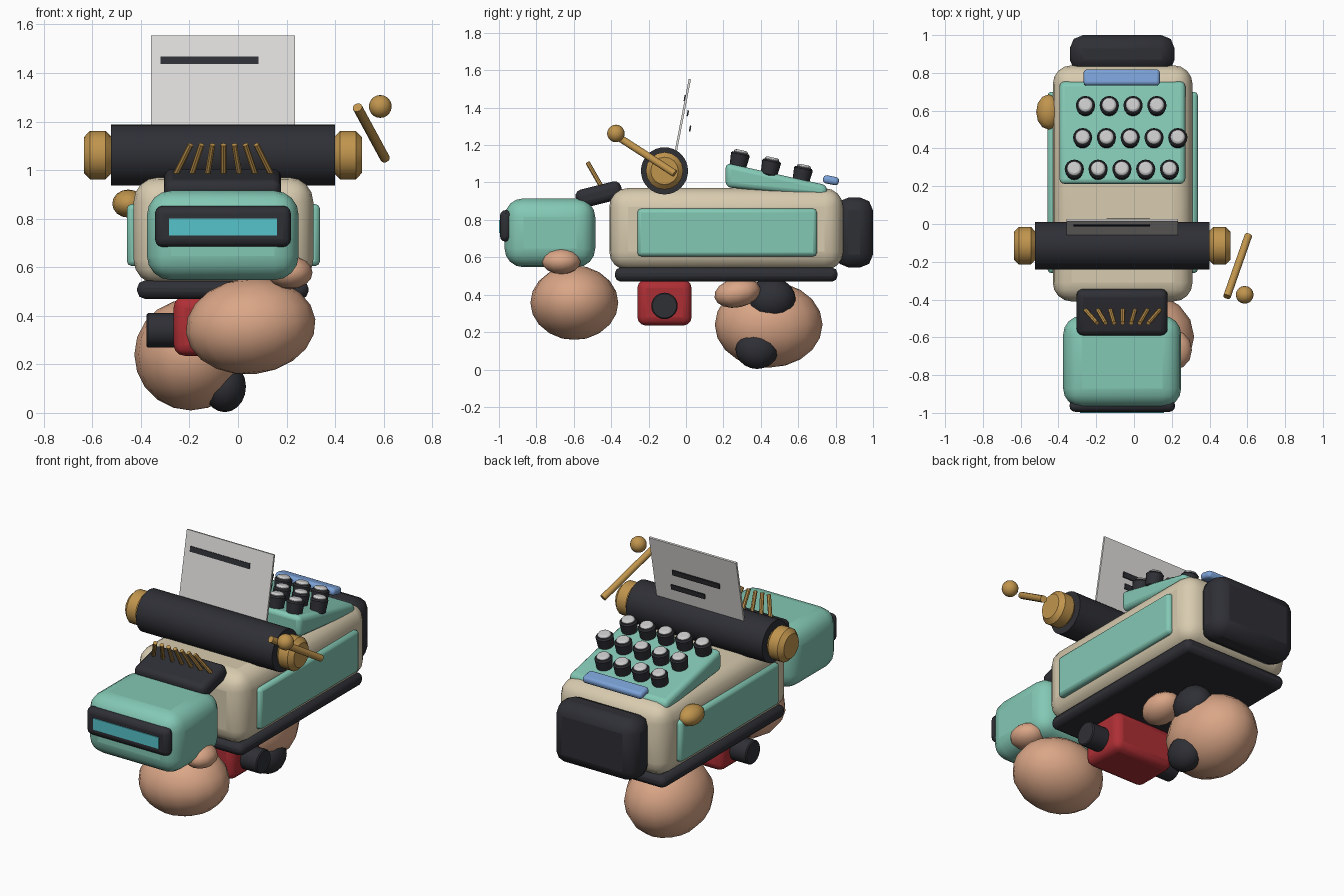
import bpy, math
from mathutils import Vector

if "Cube" in bpy.data.objects:
    bpy.data.objects.remove(bpy.data.objects["Cube"])


def mat(name, r, g, b):
    m = bpy.data.materials.new(name)
    m.diffuse_color = (r, g, b, 1)
    m.use_nodes = True
    m.node_tree.nodes["Principled BSDF"].inputs["Base Color"].default_value = m.diffuse_color
    return m


TEAL = mat("mint teal", .23, .58, .46)
BEIGE = mat("cream", .69, .60, .43)
DARK = mat("charcoal", .028, .029, .036)
PAPER = mat("paper white", .74, .73, .71)
SILVER = mat("silver", .60, .60, .60)
GOLD = mat("brass", .53, .30, .075)
CYAN = mat("screen cyan", .09, .55, .60)
BLUE = mat("soft blue", .20, .36, .68)
RED = mat("red", .42, .028, .035)
SKIN = mat("skin", .70, .38, .24)
CX = -0.06  # centre line of the machine


def finish(name, m, bevel=0, seg=3, angle=35):
    o = bpy.context.object
    o.name = name
    o.data.materials.append(m)
    bpy.ops.object.transform_apply(location=False, rotation=False, scale=True)
    if bevel:
        b = o.modifiers.new("bevel", 'BEVEL')
        b.width, b.segments, b.limit_method = bevel, seg, 'ANGLE'
    bpy.ops.object.shade_smooth_by_angle(angle=math.radians(angle))
    return o


def box(name, m, x, y, z, bevel=0, seg=3, tilt=0):
    """Box from (min, max) ranges, tilted about x in degrees."""
    loc = [(a + b) / 2 for a, b in (x, y, z)]
    bpy.ops.mesh.primitive_cube_add(size=1, location=loc, rotation=(math.radians(tilt), 0, 0))
    bpy.context.object.scale = [b - a for a, b in (x, y, z)]
    return finish(name, m, bevel, seg)


def rod(name, m, a, b, r, bevel=0, sides=24, seg=1, r2=None):
    a, b = Vector(a), Vector(b)
    d = b - a
    bpy.ops.mesh.primitive_cone_add(vertices=sides, radius1=r, radius2=r2 or r, depth=d.length,
                                    location=(a + b) / 2, rotation=d.to_track_quat('Z', 'Y').to_euler())
    return finish(name, m, bevel, seg)


def ball(name, m, loc, radii, sides=16, rings=10, rot=(0, 0, 0)):
    bpy.ops.mesh.primitive_uv_sphere_add(segments=sides, ring_count=rings, radius=1, location=loc, rotation=rot)
    bpy.context.object.scale = radii
    return finish(name, m, angle=60)


# Main body, side panels, base and rear cap
box("body", BEIGE, (-.43, .31), (-.41, .84), (.53, .97), .1, 4)
for s, label in ((-1, "left"), (1, "right")):
    xs = sorted((CX + s * .34, CX + s * .398))
    box(label + "_side_panel", TEAL, xs, (-.26, .70), (.605, .86), .02, 2)
box("base_plate", DARK, (-.415, .29), (-.38, .81), (.47, .545), .03, 2)
box("rear_cap", DARK, (-.34, .215), (.80, 1.0), (.545, .92), .07, 2)

# Head with visor and screen
box("head", TEAL, (-.375, .25), (-.97, -.485), (.547, .915), .1, 4)
box("visor", DARK, (-.342, .218), (-.995, -.93), (.683, .853), .035, 3)
box("screen", CYAN, (-.285, .16), (-1.0, -.991), (.73, .80))

# Type basket and its fan of hammers
box("type_basket", DARK, (-.304, .178), (-.59, -.34), (.885, .985), .035, 3, 14)
for i in range(7):
    t = (i - 3) / 3
    rod(f"type_hammer_{i}", GOLD, (CX + t * .205, -.445, .965), (CX + t * .135, -.525, 1.105), .012, sides=8)

# Platen roller and end knobs
PY, PZ = -.115, 1.062
rod("platen", DARK, (-.524, PY, PZ), (.40, PY, PZ), .126, sides=32)
for a, b, label in ((-.635, -.52, "left"), (.395, .511, "right")):
    rod(label + "_platen_knob", GOLD, (a, PY, PZ), (b, PY, PZ), .1, .026, 16)

# Return lever
rod("return_lever", GOLD, (.606, -.06, 1.048), (.492, -.385, 1.258), .02, sides=12)
ball("lever_knob", GOLD, (.586, -.375, 1.262), (.047,) * 3)

# Paper sheet with typed lines
box("paper", PAPER, (-.358, .234), (-.029, -.017), (1.10, 1.557), 0, 1, -11)
for i, (w, y, z) in enumerate(((.405, -.006, 1.452), (.32, .010, 1.37), (.23, .022, 1.288))):
    box(f"typed_line_{i}", DARK, (.085 - w, .085), (y - .004, y + .004), (z - .016, z + .016), 0, 1, -11)

# Wedge-shaped keyboard deck
deck = box("keyboard_deck", TEAL, (-.395, .272), (.212, .755), (0, 1), .028, 3)
deck.location.z = 0
for v in deck.data.vertices:
    if v.co.y < 0:
        v.co.z = 1.105 if v.co.z > 0 else .975
    else:
        v.co.z = .985 if v.co.z > 0 else .92

# Keys: stem and domed cap, square to the deck
N = Vector((0, math.sin(math.radians(12)), math.cos(math.radians(12))))
for r, (x0, count, y, z) in enumerate(((-.316, 5, .275, 1.075), (-.272, 5, .442, 1.036), (-.257, 4, .612, .997))):
    for i in range(count):
        p = Vector((x0 + i * .126, y, z))
        rod(f"key_stem_{r}_{i}", DARK, p, p + N * .085, .044, .008, 16, 1, .052)
        rod(f"key_cap_{r}_{i}", SILVER, p + N * .08, p + N * .1, .041, .01, 16, 2, .036)
box("space_bar", BLUE, (-.267, .137), (.732, .818), (.99, 1.034), .018, 3, -12)

# Brass knob on the left shoulder
ball("shoulder_knob", GOLD, (-.452, .593, .862), (.066, .093, .058), 12, 8)

# Red motor block with axle
box("motor_block", RED, (-.265, .145), (-.26, .03), (.235, .48), .045, 3)
rod("axle", DARK, (-.377, PY, .34), (.257, PY, .34), .071, .006, 20)

# Front and rear fists with thumbs and dark patches
ball("front_fist", SKIN, (.052, -.597, .357), (.268, .235, .198), rot=(0, math.radians(-6), 0))
ball("front_thumb", SKIN, (.215, -.667, .578), (.092, .104, .068), 12, 8)
ball("rear_fist", SKIN, (-.195, .442, .24), (.232, .288, .23))
ball("rear_thumb", SKIN, (.03, .275, .41), (.10, .125, .078), 12, 8, (math.radians(12), 0, 0))
ball("rear_upper_patch", DARK, (-.045, .458, .378), (.10, .128, .112), 14, 10)
ball("rear_lower_patch", DARK, (-.055, .38, .108), (.09, .115, .105), 14, 10)
